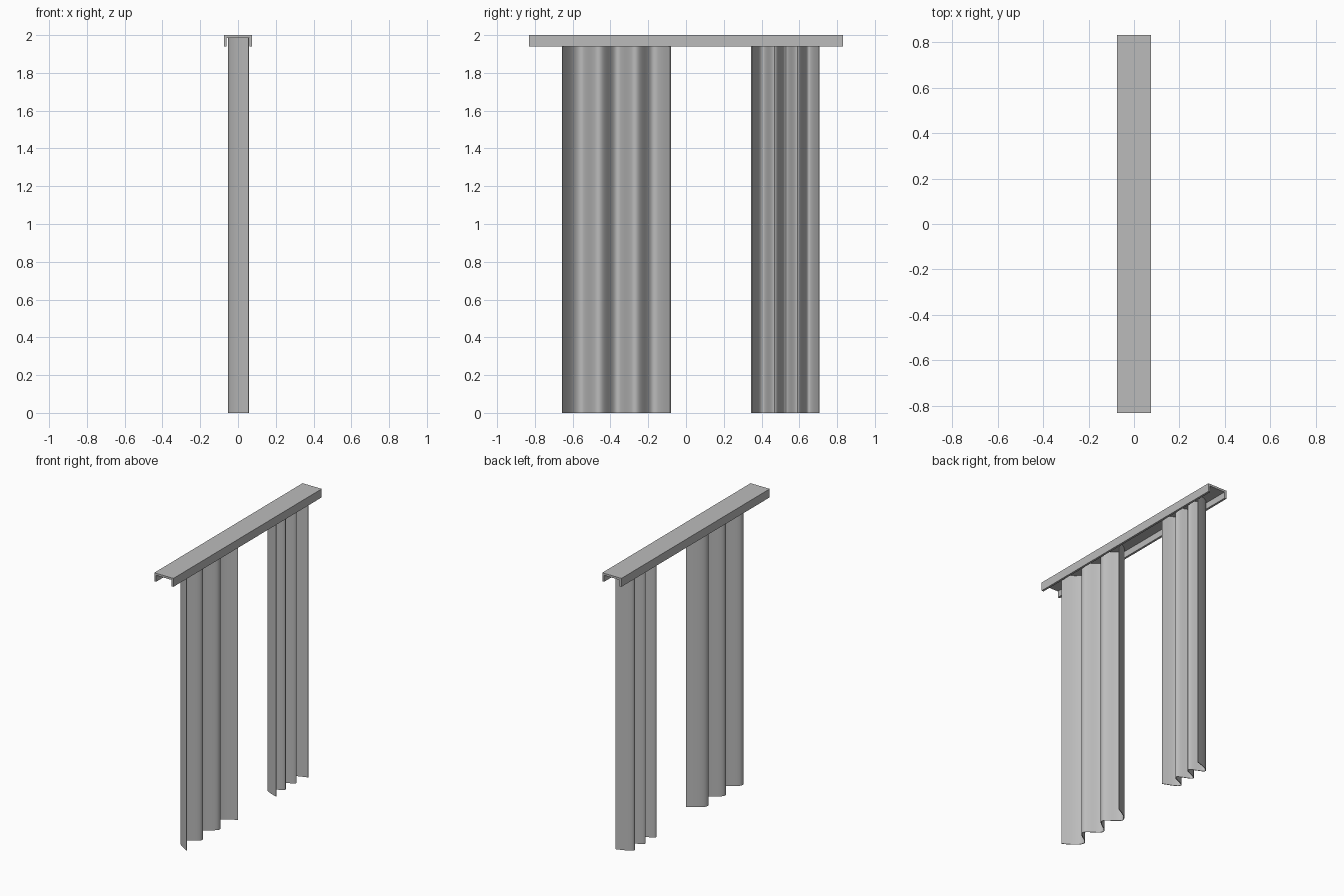
import bpy, bmesh, math

cube = bpy.data.objects.get("Cube")
if cube:
    bpy.data.objects.remove(cube, do_unlink=True)

grey = bpy.data.materials.new("neutral_grey")
grey.use_nodes = True
colour = (0.5, 0.5, 0.5, 1)
grey.diffuse_color = colour
grey.node_tree.nodes["Principled BSDF"].inputs["Base Color"].default_value = colour


def make_object(name, bm):
    mesh = bpy.data.meshes.new(name)
    bm.to_mesh(mesh)
    bm.free()
    mesh.materials.append(grey)
    obj = bpy.data.objects.new(name, mesh)
    bpy.context.collection.objects.link(obj)
    return obj


# Rail: a downward-facing channel extruded along y, faces turned inward
def make_rail(half_width=0.075, half_length=0.83, low=1.94, top=2.0, wall=0.015):
    inner, under = half_width - wall, top - wall
    half = [(inner, under), (inner, low), (half_width, low), (half_width, top)]
    profile = half + [(-x, z) for x, z in reversed(half)]
    bm = bmesh.new()
    end = bm.faces.new([bm.verts.new((x, -half_length, z)) for x, z in profile])
    grown = bmesh.ops.extrude_face_region(bm, geom=[end], use_keep_orig=True)
    moved = [v for v in grown["geom"] if isinstance(v, bmesh.types.BMVert)]
    bmesh.ops.translate(bm, verts=moved, vec=(0, 2 * half_length, 0))
    bmesh.ops.recalc_face_normals(bm, faces=bm.faces)
    bmesh.ops.reverse_faces(bm, faces=bm.faces)
    return make_object("curtain_rail", bm)


# Curtain: a wavy line through the fold extremes, pulled up into a thin sheet
def make_curtain(name, start, end, first_fold, last_fold, steps=10):
    back, front, edge = -0.05, 0.043, 0.057
    count = 4
    pitch = (last_fold - first_fold) / count
    path = []
    for i in range(steps):
        t = 1 - i / steps
        path.append((back + (edge - back) * (1 - math.cos(t * math.pi / 2)),
                     first_fold + (start - first_fold) * t))
    for i in range(count * steps + 1):
        t = i / steps
        wave = (1 - math.cos(t * math.pi)) / 2
        path.append((back + (front - back) * wave, first_fold + pitch * t))
    for i in range(1, steps + 1):
        t = i / steps
        path.append((back + (edge - back) * (1 - math.cos(t * math.pi / 2)),
                     last_fold + (end - last_fold) * t))
    bm = bmesh.new()
    rows = [[bm.verts.new((x, y, z)) for x, y in path] for z in (0, 1.998)]
    for i in range(len(path) - 1):
        bm.faces.new((rows[0][i], rows[0][i + 1], rows[1][i + 1], rows[1][i]))
    obj = make_object(name, bm)
    solid = obj.modifiers.new("cloth_thickness", 'SOLIDIFY')
    solid.thickness = 0.004
    solid.offset = 0
    bpy.ops.object.select_all(action='DESELECT')
    obj.select_set(True)
    bpy.context.view_layer.objects.active = obj
    bpy.ops.object.modifier_apply(modifier=solid.name)
    bpy.ops.object.shade_smooth_by_angle(angle=math.radians(40))
    return obj


make_rail()
make_curtain("wide_curtain", -0.655, -0.082, -0.558, -0.172)
make_curtain("narrow_curtain", 0.347, 0.705, 0.408, 0.65)
